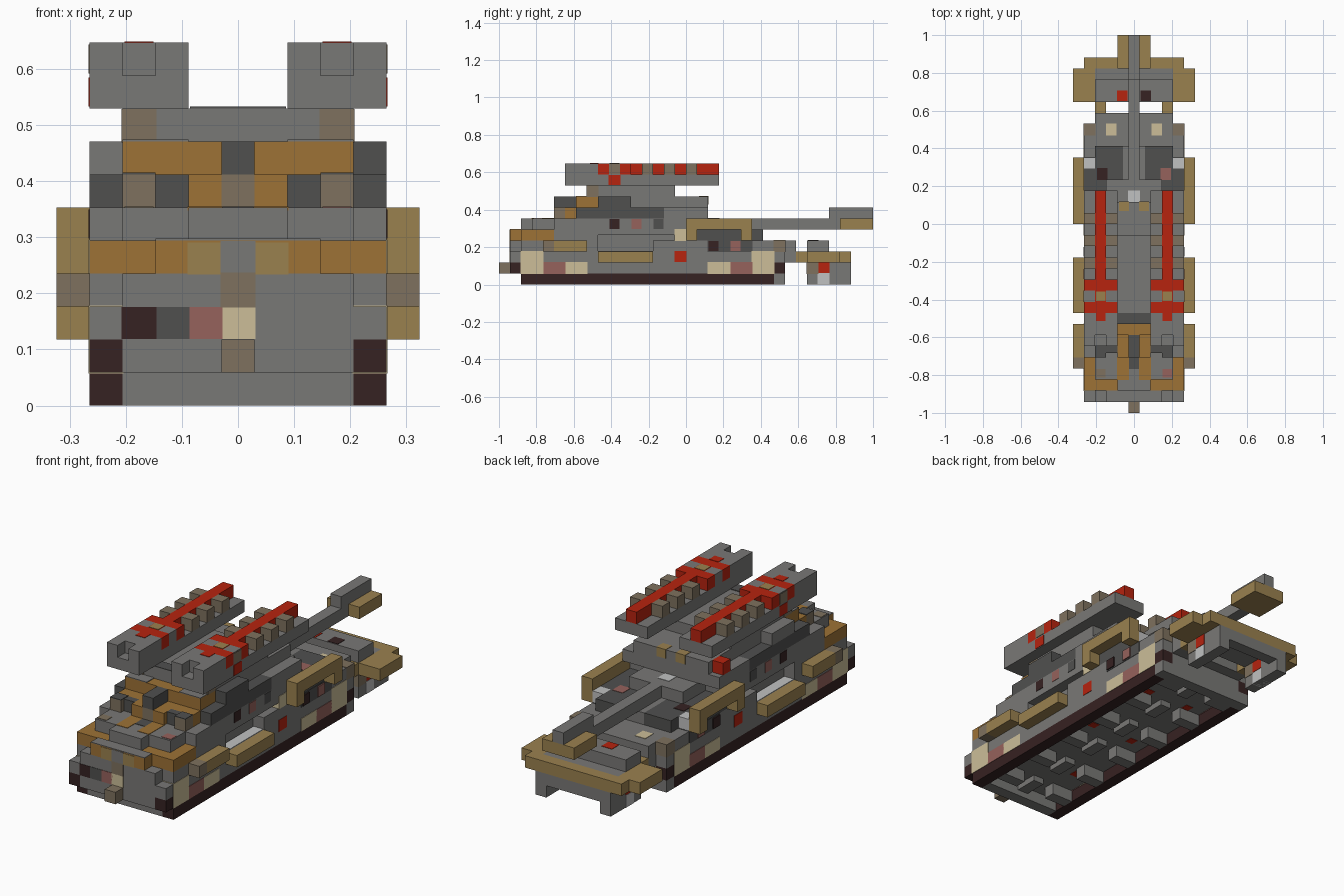
import bpy
import bmesh

cube = bpy.data.objects.get("Cube")
if cube:
    bpy.data.objects.remove(cube)

U = 2 / 34          # size of one block
GROW = 0.002        # how far painted blocks stand proud


def make_material(name, *rgb):
    lin = [((c / 255 + 0.055) / 1.055) ** 2.4 for c in rgb] + [1]
    mat = bpy.data.materials.new(name)
    mat.use_nodes = True
    mat.diffuse_color = lin
    bsdf = next(n for n in mat.node_tree.nodes if n.type == 'BSDF_PRINCIPLED')
    bsdf.inputs["Base Color"].default_value = lin
    return mat


GREY = make_material("mid grey", 121, 120, 118)
DARK = make_material("dark grey", 80, 80, 79)
TAN = make_material("tan", 154, 129, 79)
ORANGE = make_material("ochre", 157, 114, 54)
BROWN = make_material("grey brown", 126, 113, 94)
TRACK = make_material("dark track brown", 54, 34, 34)
CREAM = make_material("cream", 204, 190, 152)
PINK = make_material("dusty pink", 150, 98, 92)
RED = make_material("red", 183, 35, 15)
LIGHT = make_material("light grey", 192, 193, 193)


def part(name, mat, xs, ys, zs, both=False, grow=0.0):
    """Block in grid units: x from the middle, y from the front, z from the floor."""
    bm = bmesh.new()
    for side in ((1, -1) if both else (1,)):
        geo = bmesh.ops.create_cube(bm, size=1)
        for v in geo["verts"]:
            for axis, (lo, hi) in enumerate((xs, ys, zs)):
                at_hi = v.co[axis] > 0
                v.co[axis] = (hi * U + grow) if at_hi else (lo * U - grow)
            v.co.x *= side
            v.co.y -= 17 * U
            v.co.z = max(v.co.z, 0)
    bmesh.ops.recalc_face_normals(bm, faces=bm.faces)
    mesh = bpy.data.meshes.new(name)
    bm.to_mesh(mesh)
    bm.free()
    mesh.materials.append(mat)
    obj = bpy.data.objects.new(name, mesh)
    bpy.context.collection.objects.link(obj)


def paint(name, mat, xs, ys, zs, both=True):
    part(name, mat, xs, ys, zs, both, GROW)


def mid(half):
    return (-half, half)


EDGE = (3.5, 4.5)   # outer column of the hull
RAIL = (4.5, 5.5)   # column outside the hull

# Tracks and wheels
part("track", TRACK, EDGE, (2, 25), (0, 1), True)
part("track_front", TRACK, EDGE, (1, 2), (1, 2), True)
part("track_rear", TRACK, EDGE, (25, 26), (1, 2), True)
part("track_side", GREY, EDGE, (2, 25), (1, 3), True)
for first, top in ((2, 1), (19, 0)):
    paint("wheel_front", CREAM, EDGE, (first, first + 2), (1, 2 + top))
    paint("wheel_middle", PINK, EDGE, (first + 2, first + 4), (1, 2))
    paint("wheel_rear", CREAM, EDGE, (first + 4, first + 6), (1, 3 - top))

# Lower hull and underside
part("hull_floor", GREY, mid(3.5), (1, 26), (1, 4))
part("front_lower_plate", GREY, mid(3.5), (2, 3), (0, 1))
part("rear_lower_plate", GREY, mid(4.5), (25, 26), (0, 1))
for j in range(4, 25, 4):
    part("belly_rib", GREY, (1.5, 3.5), (j, j + 1), (0, 1), True)
    part("belly_beam", GREY, mid(0.5), (j - 1, j + 1), (0.5, 1))
for j in (7, 14, 21):
    paint("belly_stud", RED, (1.7, 2.3), (j, j + 0.6), (1, 1.2))
part("nose_lower_corner", GREY, EDGE, (1, 9), (2, 3), True)
part("nose_upper_corner", GREY, EDGE, (2, 9), (3, 4), True)
part("tow_hook", BROWN, mid(0.5), (0, 1), (1, 2))
paint("nose_badge", BROWN, mid(0.5), (1, 2), (3, 4), False)
for x, mat in zip((-3.5, -2.5, -1.5, -0.5), (TRACK, DARK, PINK, CREAM)):
    paint("front_lamp", mat, (x, x + 1), (1, 2), (2.05, 2.95), False)

# Side decks and rear hull
part("side_deck", GREY, EDGE, (14, 19), (2, 4), True)
paint("side_deck_panel", LIGHT, (3.6, 4.4), (9, 14), (2.9, 3))
part("rear_hull", GREY, EDGE, (18, 26), (2, 4), True)
part("rear_step", GREY, mid(3.5), (26, 27), (2, 4))
part("engine_cover", DARK, (1, 3.5), (18, 24), (4, 5), True)
part("engine_middle", GREY, mid(1), (18, 24), (4, 5))
part("engine_side", DARK, EDGE, (18, 22), (4, 5), True)
part("engine_side_end", LIGHT, EDGE, (22, 23), (4, 5), True)
paint("cover_cap", TRACK, (-3.3, -2.4), (21, 22), (4, 5), False)
paint("cover_cap_pair", PINK, (2.4, 3.3), (21, 22), (4, 5), False)
paint("rear_light", CREAM, (1.6, 2.5), (25, 26), (3, 4))
paint("rear_corner", BROWN, EDGE, (25, 26), (3, 4))
paint("side_vent", DARK, EDGE, (19, 23), (3, 4))
paint("side_cap", TRACK, (3.5, 4.6), (19.1, 19.9), (3.1, 3.9))
paint("side_cap_pair", PINK, (3.5, 4.6), (21.1, 21.9), (3.1, 3.9))
paint("side_marker", RED, EDGE, (16, 17), (2.1, 3))
paint("side_lamp", CREAM, EDGE, (16, 17), (4, 5))

# Rails along the hull sides
part("rail_front", TAN, RAIL, (5, 8), (3, 4), True)
part("rail_front_end", BROWN, RAIL, (4, 5), (3, 4), True)
part("rail_middle", TAN, RAIL, (9, 14), (2, 3), True)
part("rail_rear", TAN, RAIL, (17, 23), (5, 6), True)
for j in (17, 22):
    part("rail_leg", TAN, RAIL, (j, j + 1), (4, 5), True)

# Stepped front of the upper hull
part("nose_band", ORANGE, mid(2.5), (1, 5), (4, 5))
part("nose_band_side", ORANGE, (2.5, 4.5), (2, 5), (4, 5), True)
part("nose_band_top", GREY, mid(2.5), (1, 2), (5, 5.06))
paint("nose_band_middle", GREY, mid(0.5), (1, 2), (4, 4.95), False)
paint("nose_band_tan", TAN, (0.55, 1.5), (1, 2), (4, 4.9))
part("upper_hull_nose", GREY, mid(1.5), (2, 3), (5, 6))
part("upper_hull_front", GREY, mid(3.5), (3, 9), (5, 6))
part("upper_hull_shoulder", GREY, EDGE, (5, 9), (4, 6), True)
part("upper_hull", GREY, mid(3.5), (9, 18), (4, 6))
part("upper_hull_side", GREY, EDGE, (9, 18), (4.5, 6), True)
paint("nose_stripe", ORANGE, (0.5, 1.5), (3, 5), (5.95, 6))
paint("nose_centre_stripe", DARK, mid(0.45), (4, 5), (5.95, 6), False)
paint("nose_cap", BROWN, (-3.4, -2.6), (3.2, 3.9), (5.95, 6), False)
paint("nose_cap_pair", PINK, (2.6, 3.4), (3.2, 3.9), (5.95, 6), False)
for j, mat in ((10.1, TRACK), (12.1, PINK), (14.1, DARK)):
    paint("hull_port", mat, (4, 4.5), (j, j + 0.8), (5.1, 5.9))

# Turret
part("turret_lower", GREY, mid(3.5), (9, 19), (6, 8))
part("turret_step", ORANGE, mid(3.5), (6, 9), (6, 7))
part("turret_brow", ORANGE, mid(3.5), (7, 9), (7, 8))
part("brow_cap", GREY, (1.5, 3.5), (7, 8), (8, 8.06), True)
part("turret_tooth", BROWN, (2.5, 3.5), (5, 6), (6, 7), True)
part("turret_tooth_cap", DARK, (2.5, 3.5), (5, 6), (7, 7.06), True)
part("turret_tooth_inner", ORANGE, (0.5, 1.5), (5, 6), (6, 7), True)
part("turret_gap", DARK, (1.5, 2.5), (5.4, 6), (6, 7), True)
part("turret_nose", BROWN, mid(0.5), (5, 6), (6, 7))
part("turret_crest", DARK, mid(0.5), (5, 7), (7, 8))
part("turret_cheek", DARK, EDGE, (7, 12), (6, 7), True)
part("turret_cheek_top", DARK, (3.5, 4.5), (9, 12), (7, 8))
part("turret_cheek_top_right", GREY, (-4.5, -3.5), (9, 12), (7, 8))
part("turret_cheek_rear", DARK, EDGE, (12, 15), (6, 7), True)
part("turret_cheek_end", GREY, EDGE, (15, 19), (6, 7), True)
part("turret_roof", GREY, mid(3.5), (8, 16), (8, 9))
part("roof_front_panel", DARK, mid(1.45), (8, 9), (9, 9.06))
paint("roof_corner", BROWN, (2.5, 3.5), (8, 9), (8, 8.95))
part("turret_beacon", RED, (-4.5, -3.5), (17.5, 18.5), (7, 8))
part("gun_base", GREY, mid(2.5), (18, 21), (5, 6))
paint("gun_sight", LIGHT, mid(0.5), (19, 20), (5.3, 6), False)
paint("gun_bracket", TAN, (0.5, 1.3), (18.2, 19), (7.3, 8))

# Main gun
part("gun_barrel", GREY, mid(0.5), (21, 31), (5, 6))
part("muzzle", GREY, mid(0.5), (30, 34), (6, 7))
part("muzzle_brake", TAN, mid(1.5), (31, 34), (5, 6))

# Twin roof launchers
POD = (1.5, 4.5)
part("launcher_body", GREY, POD, (6, 20), (9, 10), True)
part("launcher_head", GREY, POD, (7, 9), (10, 11), True)
for xs in ((1.5, 2.5), (3.5, 4.5)):
    part("launcher_prong", GREY, xs, (6, 7), (10, 11), True)
for j in (9, 11):
    part("launcher_band", RED, POD, (j, j + 1), (10, 11), True)
part("launcher_ridge", RED, (2.5, 3.5), (10, 20), (10, 11), True)
for xs in ((1.5, 2.5), (3.5, 4.5)):
    part("launcher_shoulder", GREY, xs, (10, 11), (10, 11), True)
paint("launcher_band_tip", RED, (2.6, 3.4), (8.3, 9), (10.5, 11))
paint("launcher_core", TAN, (2.6, 3.4), (10.1, 10.9), (10.9, 11))
paint("launcher_drip", RED, (3.6, 4.5), (10, 11), (9.1, 9.9))
paint("launcher_shoulder_mark", BROWN, (4, 4.5), (10.05, 10.95), (10.1, 10.9))
for j in (13, 15, 17):
    for x in (1.5, 3.5):
        part("launcher_fin", BROWN, (x, x + 1), (j, j + 1), (10, 11), True)

# Rear frame
part("frame_link", TAN, (2.5, 3.5), (27, 28), (2, 3), True)
part("frame_deck", GREY, mid(3.5), (28, 31), (2, 3))
part("frame_bar", TAN, mid(4.5), (31, 32), (2, 3))
part("frame_side", TAN, (3.5, 5.5), (28, 31), (2, 3), True)
part("frame_top", GREY, mid(3.5), (28, 30), (3, 4))
part("frame_beam", GREY, mid(3.5), (31, 32), (1, 2))
part("frame_post", GREY, (2.5, 3.5), (28, 31), (0, 2), True)
part("frame_foot", GREY, (2.5, 3.5), (31, 32), (0, 1), True)
paint("frame_post_pad", BROWN, (2.5, 3.5), (28, 29), (1, 2))
paint("frame_light", RED, (2.5, 3.5), (29, 30), (1.1, 2))
paint("frame_lamp", LIGHT, (2.5, 3.5), (29, 30), (0, 1))
paint("deck_switch", RED, (-1.5, -0.6), (28.1, 29), (3.8, 4), False)
paint("deck_switch_pair", TRACK, (0.6, 1.5), (28.1, 29), (3.8, 4), False)
